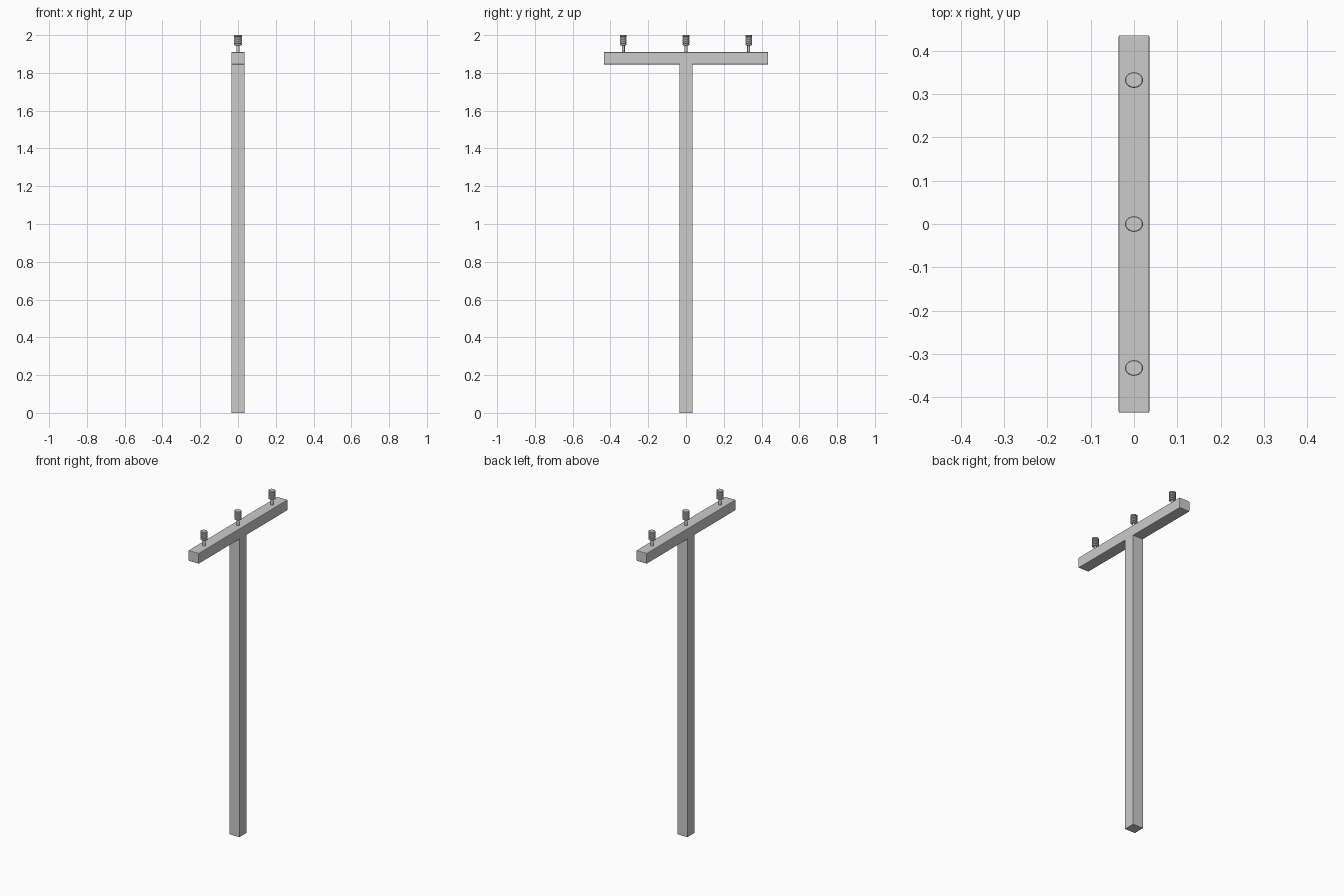
import bpy, bmesh
from math import cos, sin, pi

if "Cube" in bpy.data.objects:
    bpy.data.objects.remove(bpy.data.objects["Cube"])


def box(name, size, centre, bevel):
    bpy.ops.mesh.primitive_cube_add(size=1, location=centre)
    ob = bpy.context.object
    ob.name = name
    ob.scale = size
    bpy.ops.object.transform_apply(location=False, rotation=False, scale=True)
    if bevel:
        mod = ob.modifiers.new("soft_edges", 'BEVEL')
        mod.width = bevel
        mod.segments = 2
    return ob


def lathe(name, profile, location, sides=24, squash=0.86):
    # Capped surface of revolution, slightly narrower in y
    bm = bmesh.new()
    rings = [[bm.verts.new((r * cos(2 * pi * i / sides),
                            r * squash * sin(2 * pi * i / sides), z))
              for i in range(sides)] for r, z in profile]
    for a, b in zip(rings, rings[1:]):
        for i in range(sides):
            j = (i + 1) % sides
            bm.faces.new((a[i], a[j], b[j], b[i]))
    bm.faces.new(rings[0][::-1])
    bm.faces.new(rings[-1])
    mesh = bpy.data.meshes.new(name)
    bm.to_mesh(mesh)
    bm.free()
    ob = bpy.data.objects.new(name, mesh)
    ob.location = location
    bpy.context.collection.objects.link(ob)
    bpy.ops.object.select_all(action='DESELECT')
    ob.select_set(True)
    bpy.context.view_layer.objects.active = ob
    bpy.ops.object.shade_smooth_by_angle()
    return ob


# Upright post and crossarm
box("post", (0.07, 0.07, 1.846), (0, 0, 0.923), 0)
box("crossarm", (0.071, 0.87, 0.065), (0, 0, 1.8775), 0.003)

# Ribbed insulator profile: stacked discs with narrow grooves
ribs, bottom, top = 5, 1.946, 2.0
pitch = (top - bottom) / ribs
profile = []
for k in range(ribs):
    z = bottom + k * pitch
    profile += [(0.017, z), (0.021, z + 0.2 * pitch),
                (0.021, z + 0.8 * pitch), (0.017 if k < ribs - 1 else 0.019, z + pitch)]
    if k < ribs - 1:
        profile.pop()

# Three insulators, each on a pin
for n, y in enumerate((-0.332, 0, 0.332), 1):
    lathe(f"insulator_pin_{n}", [(0.009, 1.90), (0.009, 1.95)], (0, y, 0), 16)
    lathe(f"insulator_{n}", profile, (0, y, 0))
